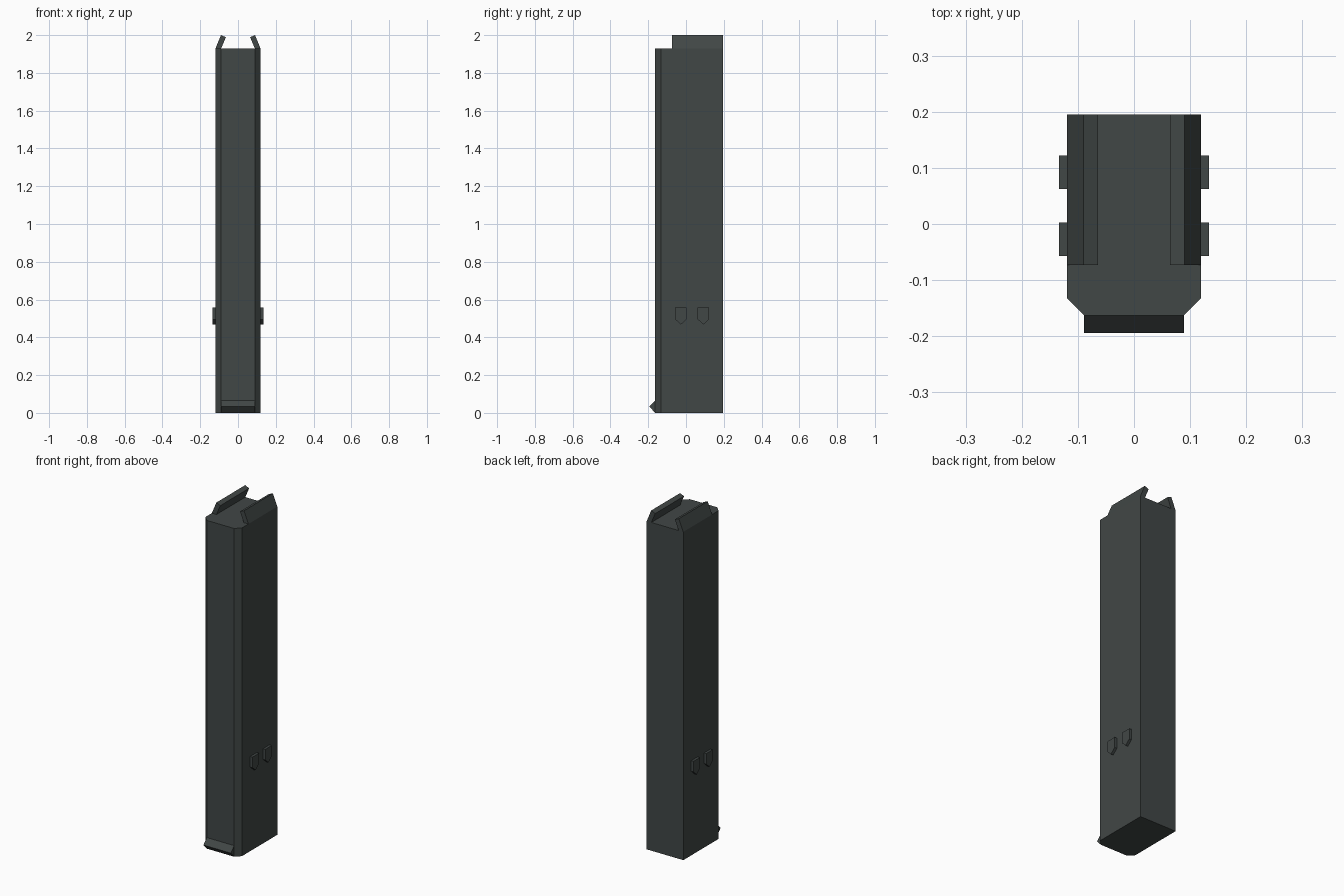
import bpy
import bmesh
from mathutils import Vector

cube = bpy.data.objects.get("Cube")
if cube:
    bpy.data.objects.remove(cube, do_unlink=True)

# Single dark gunmetal colour
COLOUR = (0.053, 0.063, 0.061, 1.0)
metal = bpy.data.materials.new("dark_gunmetal")
metal.use_nodes = True
metal.diffuse_color = COLOUR
bsdf = next(n for n in metal.node_tree.nodes if n.type == 'BSDF_PRINCIPLED')
bsdf.inputs["Base Color"].default_value = COLOUR
bsdf.inputs["Roughness"].default_value = 0.6


def prism(name, profile, axis, start, end):
    """Extrude a closed 2D profile along x, y or z, from start to end."""
    def place(a, b, t):
        return {"x": (t, a, b), "y": (a, t, b), "z": (a, b, t)}[axis]

    bm = bmesh.new()
    face = bm.faces.new([bm.verts.new(place(a, b, start)) for a, b in profile])
    result = bmesh.ops.extrude_face_region(bm, geom=[face], use_keep_orig=True)
    verts = [v for v in result["geom"] if isinstance(v, bmesh.types.BMVert)]
    bmesh.ops.translate(bm, verts=verts,
                        vec=Vector(place(0, 0, end - start)))
    bmesh.ops.recalc_face_normals(bm, faces=bm.faces)
    mesh = bpy.data.meshes.new(name)
    bm.to_mesh(mesh)
    bm.free()
    mesh.materials.append(metal)
    obj = bpy.data.objects.new(name, mesh)
    bpy.context.collection.objects.link(obj)
    return obj


HALF_W, FRONT, BACK, BODY_TOP = 0.119, -0.163, 0.195, 1.93
CHAMFER = 0.03
INNER_W = HALF_W - CHAMFER

# Long box body with chamfered front corners
body_half = [(HALF_W, BACK), (HALF_W, FRONT + CHAMFER), (INNER_W, FRONT)]
body_profile = body_half + [(-x, y) for x, y in reversed(body_half)]
prism("body", body_profile, "z", 0.0, BODY_TOP)

# Wedge-shaped ridge along the bottom front edge
prism("front_foot_ridge",
      [(FRONT, 0.0), (FRONT - 0.031, 0.033), (FRONT, 0.065)],
      "x", -INNER_W, INNER_W)

# Inward-leaning feed lips and pointed side stops, on both sides
for side, s in (("left", 1), ("right", -1)):
    lip = [(HALF_W, BODY_TOP), (0.09, 2.0), (0.064, 1.989), (INNER_W, BODY_TOP)]
    prism(f"{side}_feed_lip", [(s * x, z) for x, z in lip], "y", -0.073, BACK)
    for place, y in (("front", -0.027), ("rear", 0.092)):
        stop = [(y - 0.03, 0.557), (y - 0.03, 0.495), (y, 0.468),
                (y + 0.03, 0.495), (y + 0.03, 0.557)]
        prism(f"{side}_{place}_stop", stop, "x", s * HALF_W, s * 0.134)
